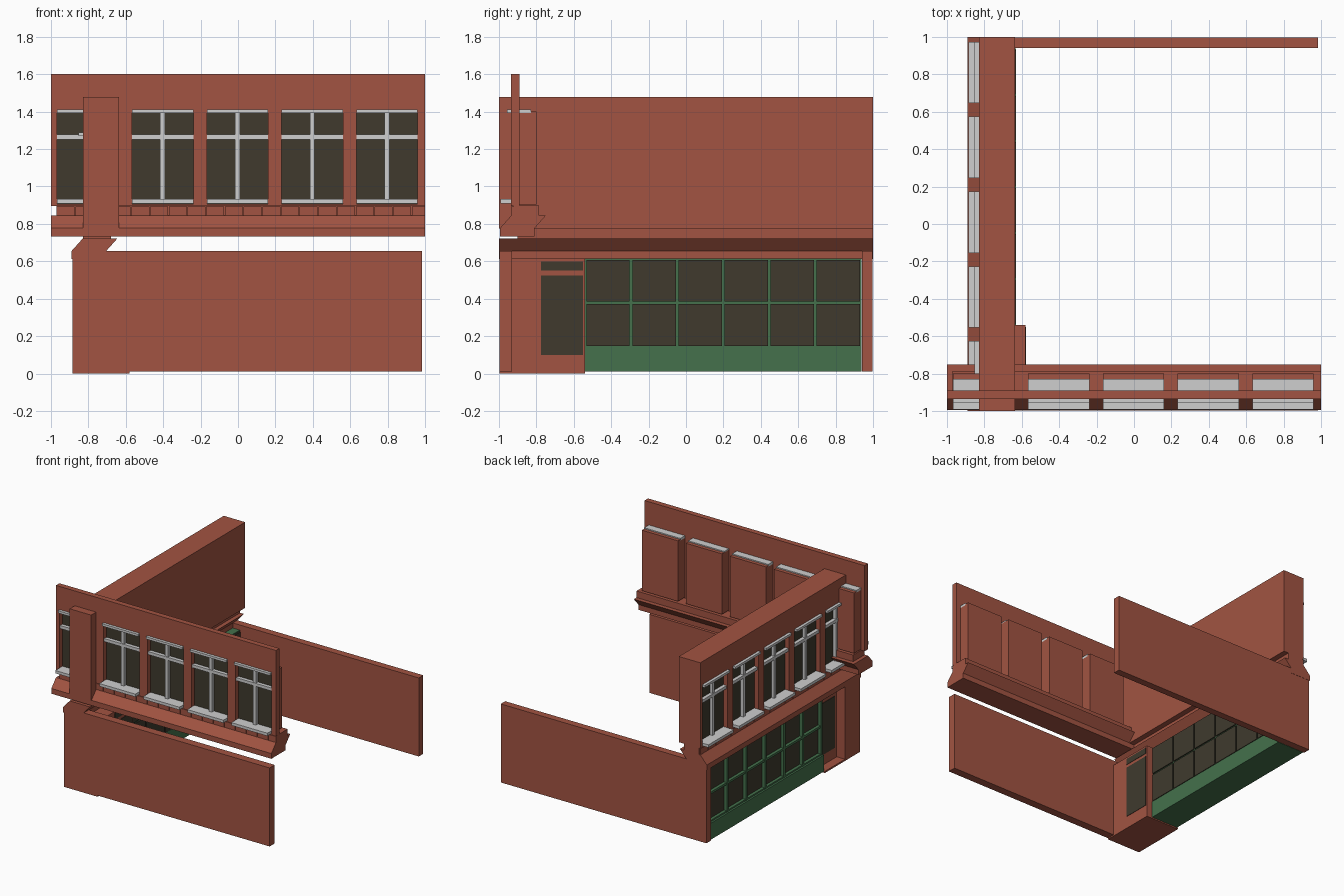
import bpy, bmesh

if "Cube" in bpy.data.objects:
    bpy.data.objects.remove(bpy.data.objects["Cube"])


def material(name, rgb):
    m = bpy.data.materials.new(name)
    m.diffuse_color = (*rgb, 1)
    m.use_nodes = True
    m.node_tree.nodes["Principled BSDF"].inputs["Base Color"].default_value = m.diffuse_color
    return m


BRICK = material("red_brick", (0.36, 0.088, 0.054))
GLASS = material("dark_glass", (0.050, 0.042, 0.027))
WHITE = material("white_trim", (0.62, 0.62, 0.62))
GREEN = material("green_paint", (0.058, 0.165, 0.072))


def world(x, y, z):
    return (x, y, z)


def prism(bm, a, b):
    """Close the side faces between two matching rings and cap them."""
    n = len(a)
    va, vb = [bm.verts.new(p) for p in a], [bm.verts.new(p) for p in b]
    bm.faces.new(va)
    bm.faces.new(vb[::-1])
    for i in range(n):
        j = (i + 1) % n
        bm.faces.new((va[j], va[i], vb[i], vb[j]))


def finish(name, bm, mat):
    bmesh.ops.recalc_face_normals(bm, faces=bm.faces[:])
    mesh = bpy.data.meshes.new(name)
    bm.to_mesh(mesh)
    bm.free()
    mesh.materials.append(mat)
    obj = bpy.data.objects.new(name, mesh)
    bpy.context.collection.objects.link(obj)
    return obj


def boxes(name, mat, items, place=world):
    """One object made of boxes (x0, x1, y0, y1, z0, z1) in the place frame."""
    bm = bmesh.new()
    for x0, x1, y0, y1, z0, z1 in items:
        ring = [(x0, y0), (x1, y0), (x1, y1), (x0, y1)]
        prism(bm, [place(x, y, z0) for x, y in ring],
              [place(x, y, z1) for x, y in ring])
    return finish(name, bm, mat)


def profile(name, mat, points, u0, u1, place):
    """Sweep a depth/height profile along the wall."""
    bm = bmesh.new()
    prism(bm, [place(u0, d, z) for d, z in points],
          [place(u1, d, z) for d, z in points])
    return finish(name, bm, mat)


def upper_storey(tag, place, centres, dentil_start):
    """Wall with five windows, brick course and cornice; u along, d inward."""
    h, low, high, top, base = 0.164, 0.785, 1.283, 1.479, 0.775
    # Pierced wall layer
    wall = [(-1, 1, 0, 0.045, high, top), (-1, 1, 0, 0.045, base, low)]
    edges = [-1] + [e for c in centres for e in (c - h, c + h)] + [1]
    wall += [(edges[i], edges[i + 1], 0, 0.045, low, high)
             for i in range(0, len(edges), 2)]
    boxes(tag + "_wall", BRICK, wall, place)
    # Glass, bars, lintels and sills
    boxes(tag + "_window_glass", GLASS,
          [(c - h, c + h, 0.037, 0.046, low, high) for c in centres], place)
    trim = []
    for c in centres:
        trim += [(c - 0.013, c + 0.013, 0.012, 0.038, 0.80, 1.28),
                 (c - h, c + h, 0.008, 0.038, 1.13, 1.155),
                 (c - h, c + h, -0.023, 0.105, 1.27, 1.289),
                 (c - h, c + h, -0.056, 0.04, 0.787, 0.81)]
    boxes(tag + "_window_trim", WHITE, trim, place)
    # Brick course below the windows
    course = [(dentil_start, 1, 0.012, 0.15, 0.719, 0.776)]
    u = dentil_start
    while u < 0.99:
        course.append((u, min(u + 0.096, 1), 0, 0.013, 0.719, 0.772))
        u += 0.1
    boxes(tag + "_brick_course", BRICK, course, place)
    # Slanted cornice
    profile(tag + "_cornice", BRICK,
            [(-0.06, 0.612), (-0.06, 0.655), (0, 0.722), (0.185, 0.722),
             (0.125, 0.655), (0.125, 0.612)], -1, 1, place)


def front(u, d, z):
    return (u, -0.935 + d, z + 0.122)


def side(u, d, z):
    return (-0.83 + d, u, z)


front_centres = [-0.803 + 0.4 * i for i in range(5)]
side_centres = [-0.79 + 0.4 * i for i in range(5)]
upper_storey("front", front, front_centres, -0.97)
upper_storey("side", side, side_centres, -0.9)

# Backing of the upper walls: single bays in front, solid mass on the side
boxes("front_window_backs", BRICK,
      [(c - 0.164, c + 0.164, 0.044, 0.135, 0.783, 1.28) for c in front_centres],
      front)
boxes("side_wall_core", BRICK, [(-1, 1, 0.045, 0.195, 0.775, 1.479)], side)

# Ground floor walls
boxes("lower_front_wall", BRICK, [(-0.885, 0.985, -0.996, -0.93, 0.01, 0.655)])
boxes("lower_back_wall", BRICK, [(-0.885, 0.985, 0.94, 0.998, 0.01, 0.655)])

# Entrance: step, corner pier and door block
boxes("entrance_step", BRICK, [(-0.885, -0.58, -0.996, -0.54, 0, 0.014)])
boxes("entrance_pier", BRICK, [(-0.885, -0.80, -0.995, -0.80, 0.005, 0.615)])
boxes("door_surround", BRICK, [(-0.81, -0.58, -0.935, -0.54, 0.005, 0.615)])
boxes("door_glass", GLASS,
      [(x, x + 0.006, -0.775, -0.55, z0, z1)
       for x in (-0.814, -0.584 + 0.001)
       for z0, z1 in ((0.10, 0.525), (0.55, 0.60))])

# Shop window: green base, bars and panes
Y0, Y1, COLS = -0.54, 0.937, 6
step = (Y1 - Y0) / COLS
boxes("shop_base", GREEN, [(-0.875, -0.632, Y0, Y1, 0.01, 0.145)])
bars = [(-0.86, -0.64, Y0, Y1, z - 0.009, z + 0.009) for z in (0.148, 0.38, 0.606)]
for i in range(COLS + 1):
    y = min(max(Y0 + i * step, Y0 + 0.01), Y1 - 0.01)
    bars.append((-0.862, -0.642, y - 0.01, y + 0.01, 0.14, 0.614))
boxes("shop_window_bars", GREEN, bars)
boxes("shop_window_glass", GLASS,
      [(-0.835, -0.630, Y0 + i * step + 0.007, Y0 + (i + 1) * step - 0.007, z0, z1)
       for i in range(COLS) for z0, z1 in ((0.148, 0.373), (0.386, 0.606))])
